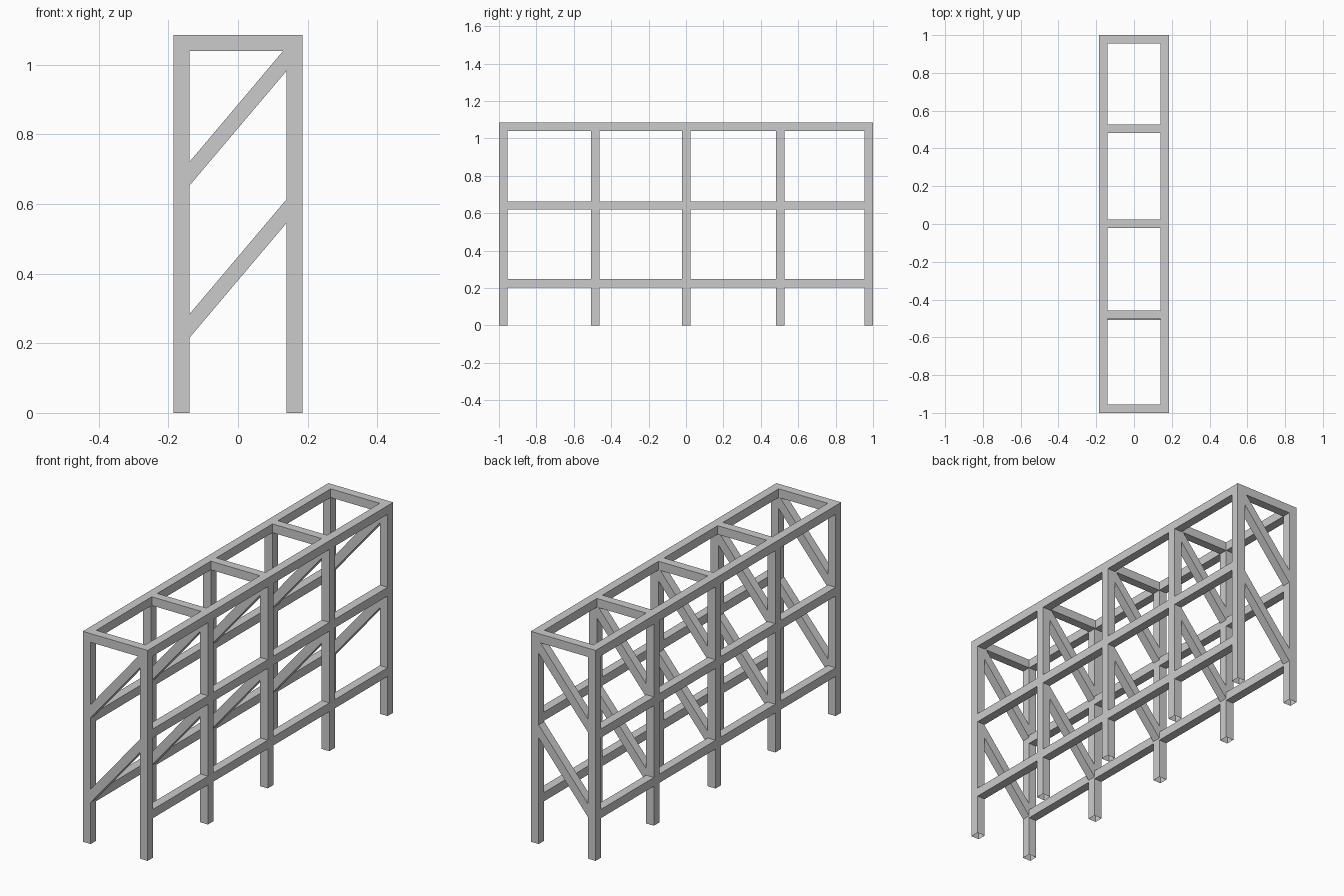
import bpy
import bmesh

if "Cube" in bpy.data.objects:
    bpy.data.objects.remove(bpy.data.objects["Cube"])

T = 0.045            # bar thickness
X_OUT = 0.185        # outer half width
X_IN = X_OUT - T     # inner half width
TOP = 1.085
FRAMES = [-0.9775, -0.486, 0.001, 0.503, 0.9775]   # frame centres along y


def mesh_object(name, bm):
    bmesh.ops.recalc_face_normals(bm, faces=bm.faces)
    me = bpy.data.meshes.new(name)
    bm.to_mesh(me)
    bm.free()
    ob = bpy.data.objects.new(name, me)
    bpy.context.collection.objects.link(ob)
    return ob


def prism(name, profile, y0, y1, open_bottom=False):
    """Extrude an (x, z) profile from y0 to y1."""
    bm = bmesh.new()
    face = bm.faces.new([bm.verts.new((x, y0, z)) for x, z in profile])
    ext = bmesh.ops.extrude_face_region(bm, geom=[face], use_keep_orig=True)
    verts = [g for g in ext["geom"] if isinstance(g, bmesh.types.BMVert)]
    bmesh.ops.translate(bm, verts=verts, vec=(0, y1 - y0, 0))
    bmesh.ops.recalc_face_normals(bm, faces=bm.faces)
    if open_bottom:
        low = [f for f in bm.faces if all(v.co.z < 1e-5 for v in f.verts)]
        bmesh.ops.delete(bm, geom=low, context='FACES_ONLY')
    return mesh_object(name, bm)


def box(name, x0, x1, y0, y1, z0, z1, open_bottom=False):
    return prism(name, [(x0, z0), (x1, z0), (x1, z1), (x0, z1)], y0, y1, open_bottom)


sides = [("left", -X_OUT, -X_IN), ("right", X_IN, X_OUT)]

for side, x0, x1 in sides:
    # full-length top rails
    box(f"{side}_top_rail", x0, x1, -1, 1, TOP - T, TOP)
    # legs, open underneath like hollow tube
    for i, y in enumerate(FRAMES):
        box(f"{side}_leg_{i}", x0, x1, y - T / 2, y + T / 2, 0, TOP - T, True)
    # lower and middle rails, one length per bay
    for level, z in (("lower", 0.204), ("middle", 0.619)):
        for i, (a, b) in enumerate(zip(FRAMES, FRAMES[1:])):
            box(f"{side}_{level}_rail_{i}", x0, x1, a + T / 2, b - T / 2, z, z + T)

for i, y in enumerate(FRAMES):
    y0, y1 = y - T / 2, y + T / 2
    # top cross bars (the second one sits slightly further back)
    shift = 0.006 if i == 1 else 0
    box(f"cross_bar_{i}", -X_IN, X_IN, y0 + shift, y1 + shift, TOP - T, TOP)
    # diagonal braces, mitred against the legs and the top bar
    prism(f"lower_brace_{i}",
          [(-X_IN, 0.215), (X_IN, 0.546), (X_IN, 0.614), (-X_IN, 0.283)], y0, y1)
    prism(f"upper_brace_{i}",
          [(-X_IN, 0.652), (X_IN, 0.983), (X_IN, TOP - T), (0.13, TOP - T),
           (-X_IN, 0.72)], y0, y1)
